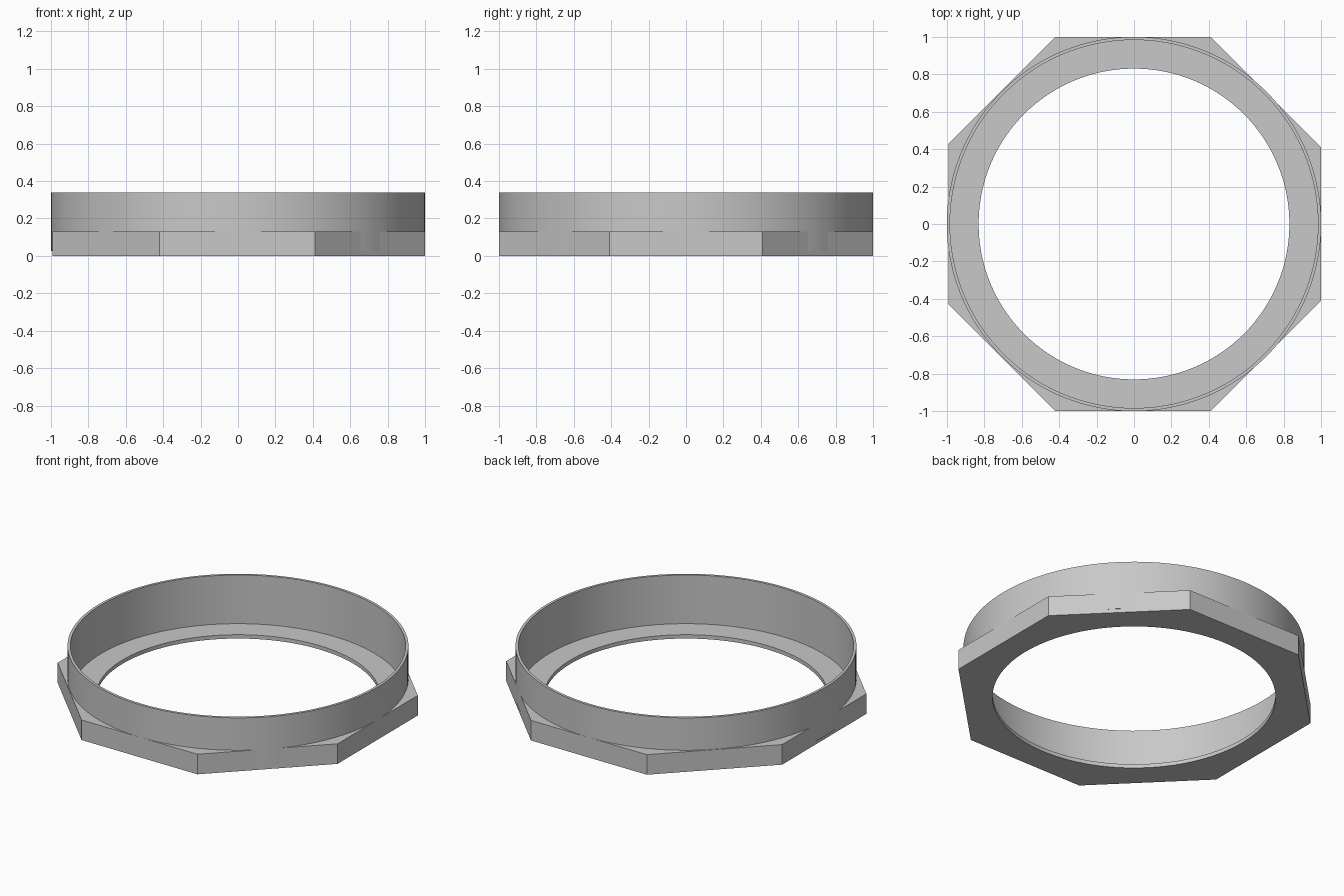
import bpy
import bmesh
from math import pi
from mathutils import Vector

SEGMENTS = 128
BASE_TOP = 0.13
FLOOR = 0.025
WALL_TOP = 0.34

default = bpy.data.objects.get("Cube")
if default:
    bpy.data.objects.remove(default, do_unlink=True)

grey = bpy.data.materials.new("light_grey")
grey.use_nodes = True
colour = (0.58, 0.58, 0.58, 1)
grey.diffuse_color = colour
grey.node_tree.nodes["Principled BSDF"].inputs["Base Color"].default_value = colour


def make_object(name, bm):
    bmesh.ops.recalc_face_normals(bm, faces=bm.faces)
    mesh = bpy.data.meshes.new(name)
    bm.to_mesh(mesh)
    bm.free()
    mesh.materials.append(grey)
    obj = bpy.data.objects.new(name, mesh)
    bpy.context.collection.objects.link(obj)
    return obj


def activate(obj):
    bpy.ops.object.select_all(action='DESELECT')
    obj.select_set(True)
    bpy.context.view_layer.objects.active = obj


def smooth(obj):
    activate(obj)
    bpy.ops.object.shade_smooth_by_angle(angle=pi / 6)


def cut_cylinder(target, radius, bottom, top):
    """Cut a round, vertical bore into the target."""
    bm = bmesh.new()
    bmesh.ops.create_cone(bm, cap_ends=True, segments=SEGMENTS,
                          radius1=radius, radius2=radius, depth=top - bottom)
    bmesh.ops.translate(bm, verts=bm.verts, vec=(0, 0, (top + bottom) / 2))
    cutter = make_object("bore_cutter", bm)
    cutter.hide_render = True
    activate(target)
    mod = target.modifiers.new("bore", 'BOOLEAN')
    mod.operation = 'DIFFERENCE'
    mod.solver = 'EXACT'
    mod.object = cutter
    bpy.ops.object.modifier_apply(modifier=mod.name)
    bpy.data.objects.remove(cutter, do_unlink=True)


# Octagonal flange with a stepped bore that leaves a thin inner lip
half = [(1, 0.41), (0.41, 1), (-0.42, 1), (-0.99, 0.43)]
outline = half + [(x, -y) for x, y in reversed(half)]
bm = bmesh.new()
face = bm.faces.new([bm.verts.new((x, y, 0)) for x, y in outline])
raised = bmesh.ops.extrude_face_region(bm, geom=[face], use_keep_orig=True)
top_verts = [v for v in raised["geom"] if isinstance(v, bmesh.types.BMVert)]
bmesh.ops.translate(bm, verts=top_verts, vec=(0, 0, BASE_TOP))
flange = make_object("octagonal_flange", bm)
cut_cylinder(flange, 0.985, FLOOR, 0.5)
cut_cylinder(flange, 0.83, -0.2, 0.2)
smooth(flange)

# Thin round wall, revolved from a rectangular section
bm = bmesh.new()
section = [(0.983, FLOOR), (1, FLOOR), (1, WALL_TOP), (0.983, WALL_TOP)]
verts = [bm.verts.new((r, 0, z)) for r, z in section]
edges = [bm.edges.new((verts[i], verts[i - 1])) for i in range(len(verts))]
bmesh.ops.spin(bm, geom=verts + edges, cent=Vector(), axis=(0, 0, 1),
               angle=2 * pi, steps=SEGMENTS)
bmesh.ops.remove_doubles(bm, verts=bm.verts, dist=0.0001)
wall = make_object("round_wall", bm)
smooth(wall)
